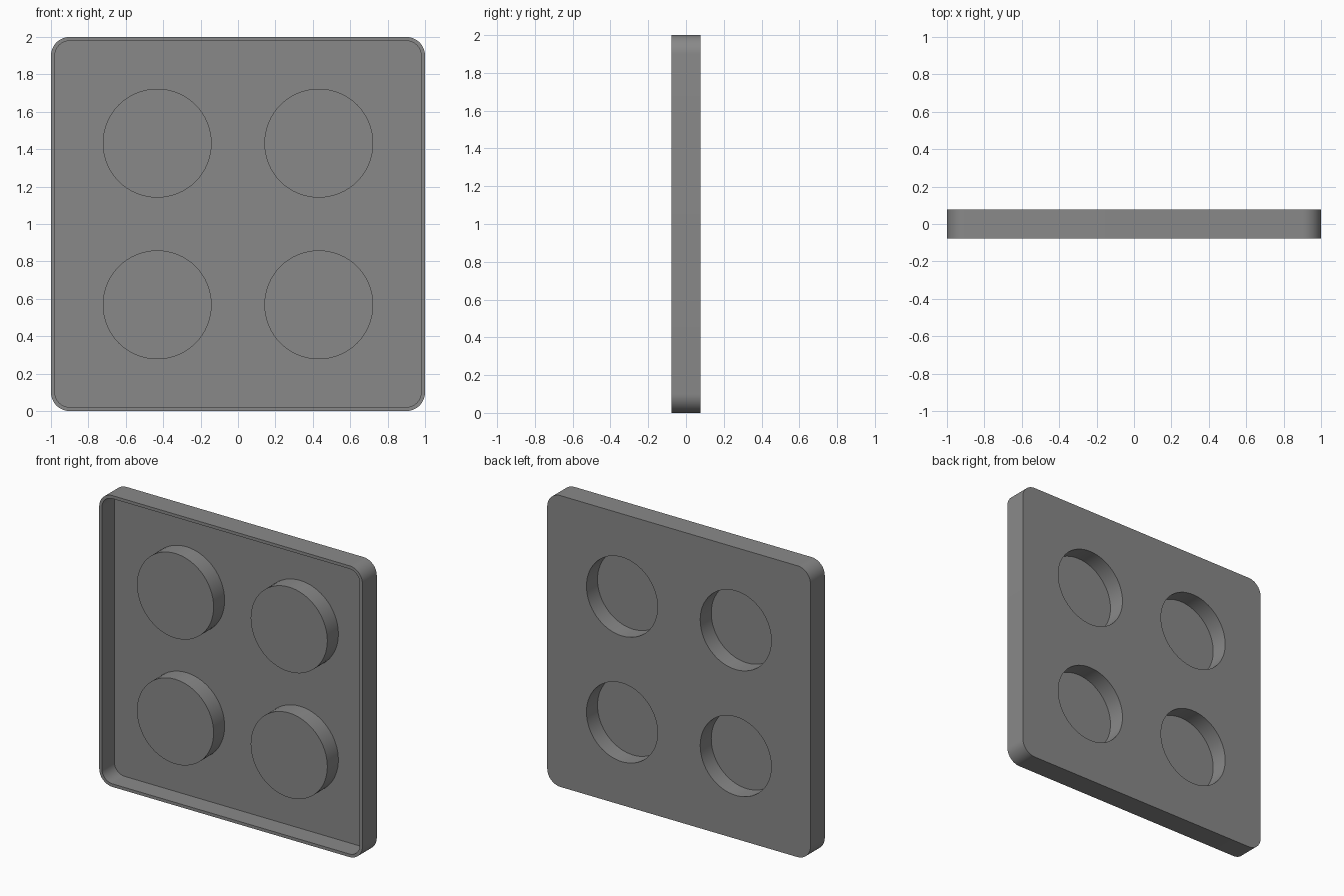
import bpy, bmesh, math
from mathutils import Vector

if "Cube" in bpy.data.objects:
    bpy.data.objects.remove(bpy.data.objects["Cube"])

BACK, FRONT = 0.0775, -0.0775   # outer depth limits
WALL = 0.021                    # shell thickness
FLOOR = BACK - WALL             # inside face of the panel
CAP = FLOOR - 0.12              # front face of each round boss
CENTRES = [(x, z) for x in (-0.432, 0.432) for z in (0.568, 1.432)]

grey = bpy.data.materials.new("mid grey")
grey.diffuse_color = (0.25, 0.25, 0.25, 1)
grey.use_nodes = True
grey.node_tree.nodes["Principled BSDF"].inputs["Base Color"].default_value = grey.diffuse_color

bm = bmesh.new()


def circle(cx, cz, r, y, n=64):
    return [bm.verts.new((cx + r * math.cos(2 * math.pi * i / n), y,
                          cz + r * math.sin(2 * math.pi * i / n))) for i in range(n)]


def rounded_square(half, r, y, n=12):
    ring = []
    for k, (sx, sz) in enumerate([(1, 1), (-1, 1), (-1, -1), (1, -1)]):
        for i in range(n + 1):
            a = math.pi / 2 * (k + i / n)
            ring.append(bm.verts.new((sx * (half - r) + r * math.cos(a), y,
                                      1 + sz * (half - r) + r * math.sin(a))))
    return ring


def bridge(a, b):
    for i in range(len(a)):
        j = (i + 1) % len(a)
        bm.faces.new((a[i], a[j], b[j], b[i]))


def perforated_plate(outline, holes):
    edges = []
    for ring in [outline] + holes:
        for i, v in enumerate(ring):
            w = ring[(i + 1) % len(ring)]
            edges.append(bm.edges.get((v, w)) or bm.edges.new((v, w)))
    bmesh.ops.triangle_fill(bm, edges=edges, use_beauty=True, normal=Vector((0, 1, 0)))


# Tray walls: outer side, front rim, inner side
outer_back = rounded_square(1, 0.1, BACK)
outer_front = rounded_square(1, 0.1, FRONT)
inner_front = rounded_square(1 - WALL, 0.1 - WALL, FRONT)
inner_floor = rounded_square(1 - WALL, 0.1 - WALL, FLOOR)
bridge(outer_back, outer_front)
bridge(outer_front, inner_front)
bridge(inner_front, inner_floor)

# Four hollow bosses: raised at the front, recessed from the back
boss_bases, recess_mouths = [], []
for cx, cz in CENTRES:
    for radius, start, end, store in ((0.291, FLOOR, CAP, boss_bases),
                                      (0.27, BACK, CAP + WALL, recess_mouths)):
        base, tip = circle(cx, cz, radius, start), circle(cx, cz, radius, end)
        bridge(base, tip)
        bm.faces.new(tip)
        store.append(base)

# Panel faces around the bosses
perforated_plate(inner_floor, boss_bases)
perforated_plate(outer_back, recess_mouths)

bmesh.ops.recalc_face_normals(bm, faces=bm.faces[:])
mesh = bpy.data.meshes.new("tray_panel")
bm.to_mesh(mesh)
bm.free()
mesh.materials.append(grey)
tray = bpy.data.objects.new("tray_panel", mesh)
bpy.context.collection.objects.link(tray)

# Smooth round walls, sharp rims
bpy.context.view_layer.objects.active = tray
tray.select_set(True)
bpy.ops.object.shade_smooth_by_angle(angle=math.radians(30))
